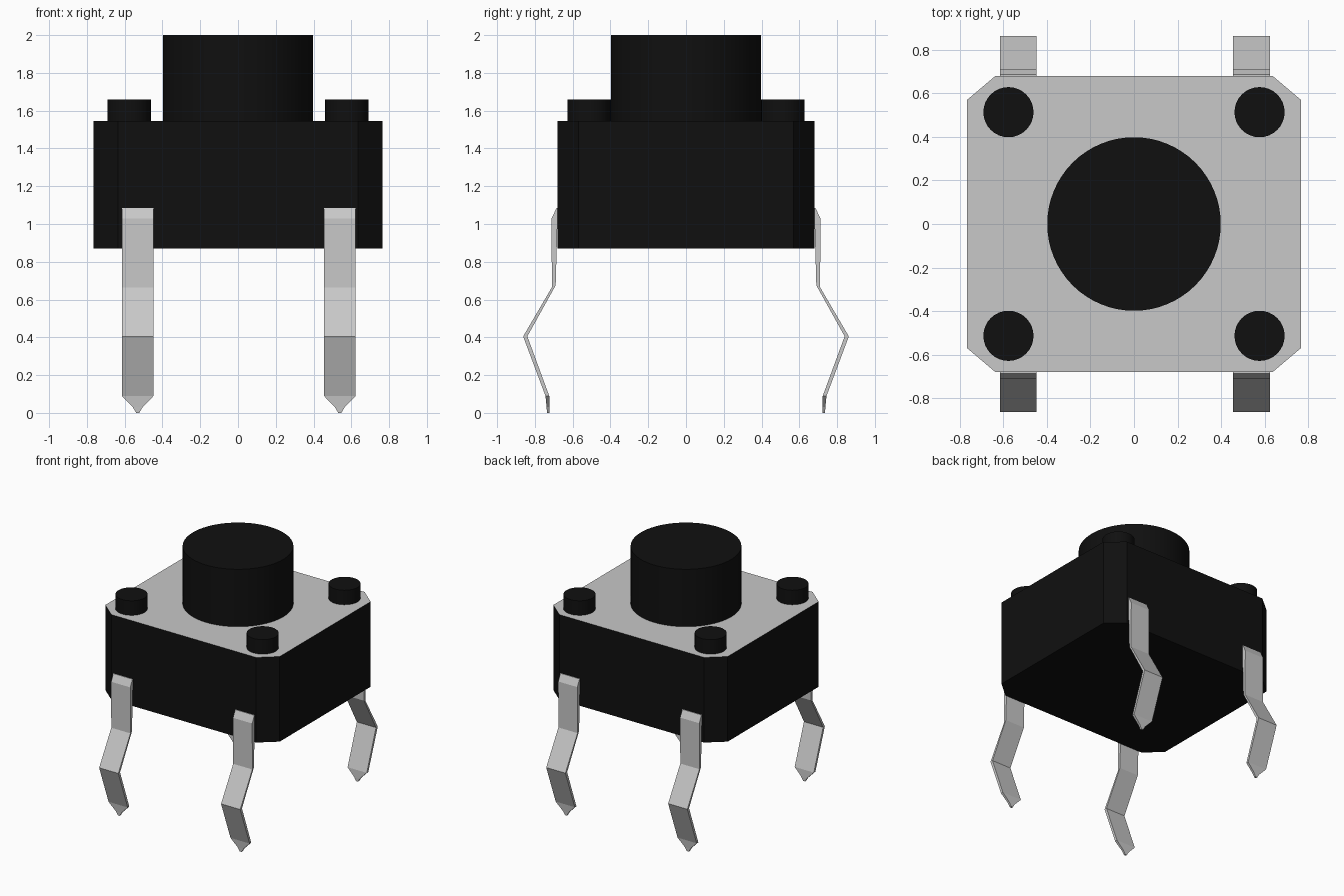
import bpy, bmesh, math

if "Cube" in bpy.data.objects:
    bpy.data.objects.remove(bpy.data.objects["Cube"])


def material(name, rgb):
    m = bpy.data.materials.new(name)
    m.diffuse_color = (*rgb, 1)
    m.use_nodes = True
    m.node_tree.nodes["Principled BSDF"].inputs["Base Color"].default_value = m.diffuse_color
    return m


black = material("black_plastic", (0.005, 0.005, 0.005))
steel = material("grey_steel", (0.58, 0.58, 0.58))


def finish(bm, name, mats):
    bmesh.ops.recalc_face_normals(bm, faces=bm.faces)
    mesh = bpy.data.meshes.new(name)
    bm.to_mesh(mesh)
    bm.free()
    for m in mats:
        mesh.materials.append(m)
    ob = bpy.data.objects.new(name, mesh)
    bpy.context.collection.objects.link(ob)
    return ob


def cylinder(name, x, y, r, z0, z1, sides):
    bpy.ops.mesh.primitive_cylinder_add(vertices=sides, radius=r, depth=z1 - z0,
                                        location=(x, y, (z0 + z1) / 2))
    ob = bpy.context.object
    ob.name = name
    ob.data.materials.append(black)
    bpy.ops.object.shade_smooth_by_angle(angle=math.radians(30))


# Housing: chamfered block with a steel top face
X, Y, CX, CY = 0.765, 0.68, 0.635, 0.57
outline = [(CX, -Y), (X, -CY), (X, CY), (CX, Y), (-CX, Y), (-X, CY), (-X, -CY), (-CX, -Y)]
bm = bmesh.new()
base = bm.faces.new([bm.verts.new((x, y, 0.87)) for x, y in outline])
ext = bmesh.ops.extrude_face_region(bm, geom=[base], use_keep_orig=True)
for v in ext["geom"]:
    if isinstance(v, bmesh.types.BMVert):
        v.co.z = 1.545
bm.normal_update()
for f in bm.faces:
    f.material_index = int(f.calc_center_median().z > 1.54)
finish(bm, "housing", [black, steel])

# Push button and corner pegs
cylinder("button", 0, 0, 0.398, 1.54, 2.0, 64)
for sx in (-1, 1):
    for sy in (-1, 1):
        cylinder("corner_peg", sx * 0.576, sy * 0.513, 0.115, 1.54, 1.66, 32)

# Bent legs: (outer y, outer z, inner y, inner z, half width) from top to tip
SECTIONS = [(0.685, 1.085, 0.67, 1.085, 0.084),
            (0.712, 1.03, 0.68, 1.03, 0.084),
            (0.710, 0.665, 0.690, 0.675, 0.084),
            (0.862, 0.405, 0.840, 0.405, 0.084),
            (0.744, 0.09, 0.724, 0.09, 0.084),
            (0.738, 0.03, 0.722, 0.03, 0.026),
            (0.736, 0.0, 0.722, 0.0, 0.008)]


def leg(name, cx, side):
    bm = bmesh.new()
    rings = []
    for oy, oz, iy, iz, w in SECTIONS:
        rings.append([bm.verts.new((cx + dx, side * y, z)) for dx, y, z in
                      ((-w, oy, oz), (w, oy, oz), (w, iy, iz), (-w, iy, iz))])
    for a, b in zip(rings, rings[1:]):
        for i in range(4):
            j = (i + 1) % 4
            bm.faces.new((a[i], a[j], b[j], b[i]))
    bm.faces.new(rings[0])
    bm.faces.new(rings[-1])
    finish(bm, name, [steel])


for cx in (-0.531, 0.539):
    leg("front_leg", cx, -1)
    leg("back_leg", cx, 1)
